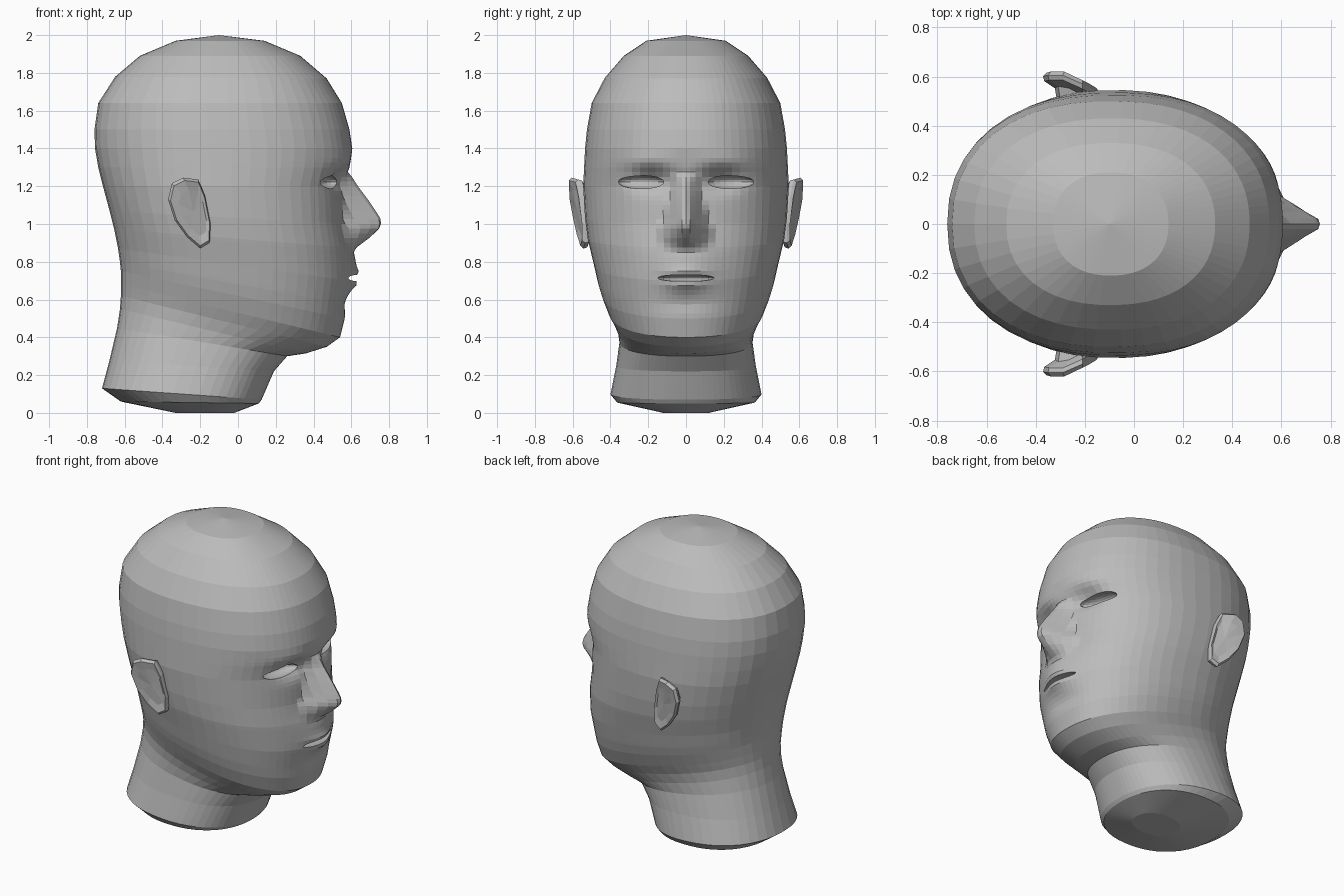
import bpy, bmesh, math
from mathutils import Matrix, Vector

if "Cube" in bpy.data.objects:
    bpy.data.objects.remove(bpy.data.objects["Cube"])

skin = bpy.data.materials.new("plain_grey")
skin.diffuse_color = (0.5, 0.5, 0.5, 1)
skin.use_nodes = True
skin.node_tree.nodes["Principled BSDF"].inputs["Base Color"].default_value = skin.diffuse_color


def make_object(name, bm):
    bmesh.ops.recalc_face_normals(bm, faces=bm.faces[:])
    mesh = bpy.data.meshes.new(name)
    bm.to_mesh(mesh)
    bm.free()
    mesh.materials.append(skin)
    ob = bpy.data.objects.new(name, mesh)
    bpy.context.collection.objects.link(ob)
    return ob


def loft(bm, rings):
    """Join closed rings of equal length with quads."""
    rings = [[bm.verts.new(p) for p in ring] for ring in rings]
    n = len(rings[0])
    for a, b in zip(rings, rings[1:]):
        for i in range(n):
            j = (i + 1) % n
            bm.faces.new((a[i], a[j], b[j], b[i]))
    return rings


def fan(bm, ring, point):
    v = bm.verts.new(point)
    for i in range(len(ring)):
        bm.faces.new((ring[i], ring[(i + 1) % len(ring)], v))


def sample(table, z):
    """Linear lookup in rows sorted by their first value."""
    if z <= table[0][0]:
        return table[0]
    for a, b in zip(table, table[1:]):
        if z <= b[0]:
            t = (z - a[0]) / (b[0] - a[0])
            return tuple(p + (q - p) * t for p, q in zip(a, b))
    return table[-1]


def bump(y, y0, sy, z, z0, sz):
    return math.exp(-((y - y0) / sy) ** 2 - ((z - z0) / sz) ** 2)


# Head sections: front z, back z, front x, back x, half width
SECTIONS = [
    (0.0, 0.0, -0.02, -0.33, 0.12),
    (0.05, 0.06, 0.11, -0.62, 0.365),
    (0.07, 0.13, 0.125, -0.72, 0.40),
    (0.22, 0.28, 0.19, -0.68, 0.37),
    (0.30, 0.45, 0.26, -0.64, 0.352),
    (0.315, 0.55, 0.36, -0.625, 0.36),
    (0.35, 0.62, 0.47, -0.62, 0.38),
    (0.40, 0.68, 0.54, -0.62, 0.41),
    (0.50, 0.75, 0.565, -0.62, 0.445),
    (0.58, 0.80, 0.575, -0.625, 0.465),
    (0.70, 0.87, 0.592, -0.635, 0.487),
    (0.87, 0.97, 0.585, -0.655, 0.52),
    (1.0, 1.07, 0.565, -0.68, 0.535),
    (1.2, 1.2, 0.56, -0.715, 0.545),
    (1.3, 1.3, 0.59, -0.74, 0.54),
    (1.4, 1.4, 0.605, -0.757, 0.535),
    (1.5, 1.5, 0.59, -0.76, 0.525),
    (1.64, 1.64, 0.55, -0.74, 0.50),
    (1.77, 1.78, 0.47, -0.65, 0.43),
    (1.89, 1.89, 0.33, -0.52, 0.33),
    (1.97, 1.97, 0.14, -0.33, 0.21),
]
# Nose: z, ridge x, half width
NOSE = [(0.87, 0.62, 0.12), (0.93, 0.70, 0.14), (0.985, 0.757, 0.135),
        (1.03, 0.755, 0.11), (1.12, 0.695, 0.09), (1.2, 0.635, 0.075), (1.27, 0.59, 0.07)]


def face_offset(y, z, front):
    """Forward displacement of the face features."""
    y = abs(y)
    d = 0.035 * bump(y, 0, 0.16, z, 0.79, 0.12)           # muzzle
    d += 0.018 * bump(y, 0, 0.11, z, 0.748, 0.025)        # upper lip
    d += 0.025 * bump(y, 0, 0.11, z, 0.68, 0.03)          # lower lip
    d -= 0.012 * bump(y, 0, 0.14, z, 0.58, 0.04)          # chin crease
    d -= 0.055 * bump(y, 0.18, 0.10, z, 1.235, 0.06)      # eye sockets
    d += 0.014 * bump(y, 0.22, 0.14, z, 1.335, 0.04)      # brows
    if 0.87 < z < 1.27:                                   # nose
        _, ridge, width = sample(NOSE, z)
        k = max(0.0, min(1.0, 1.15 * (1 - y / width)))
        d = d * (1 - k) + max(0.0, ridge - front) * k
    return d


def head_ring(section, half=28, n=2.25):
    zf, zb, xf, xb, w = section
    mid, a = (xf + xb) / 2, (xf - xb) / 2
    ring = []
    for i in range(-half, half):
        t = i / half
        ang = math.pi * math.copysign(abs(t) ** 1.45, t)
        c, s = math.cos(ang), math.sin(ang)
        x = mid + a * math.copysign(abs(c) ** (2 / n), c)
        y = w * math.copysign(abs(s) ** (2 / n), s)
        z = zf + (zb - zf) * (xf - x) / (xf - xb)
        if x > mid and z > 0.4:
            x += face_offset(y, z, x)
        ring.append((x, y, z))
    return ring


# Head and neck: coarse sections on skull and neck, fine ones on the face
levels = [s[0] for s in SECTIONS if s[0] < 0.36 or s[0] > 1.39]
levels += [0.375 + 0.025 * i for i in range(40)]
bm = bmesh.new()
rings = loft(bm, [head_ring(sample(SECTIONS, z)) for z in sorted(levels)])
bm.faces.new(rings[0])
fan(bm, rings[-1], (-0.1, 0, 2.0))
head = make_object("head", bm)

# Eye and mouth openings
bm = bmesh.new()


def lens(center, size, turn):
    m = Matrix.Translation(center) @ Matrix.Rotation(turn, 4, 'Z') @ Matrix.Diagonal((*size, 1))
    bmesh.ops.create_uvsphere(bm, u_segments=20, v_segments=10, radius=1, matrix=m)


for side in (-1, 1):
    lens((0.475, side * 0.235, 1.222), (0.06, 0.13, 0.036), side * 0.3)
lens((0.60, 0, 0.714), (0.07, 0.155, 0.018), 0)
cutter = make_object("opening_cutter", bm)
cutter.hide_render = True
cutter.display_type = 'WIRE'
cut = head.modifiers.new("openings", 'BOOLEAN')
cut.operation = 'DIFFERENCE'
cut.solver = 'EXACT'
cut.object = cutter

# Ears: flaps that stand away from the head towards the back
OUTLINE = [(-0.15, 0.90), (-0.20, 0.87), (-0.27, 0.93), (-0.335, 1.02), (-0.37, 1.13), (-0.35, 1.215),
           (-0.29, 1.245), (-0.21, 1.235), (-0.175, 1.15), (-0.145, 1.0)]


def ear_ring(side, scale, depth, root=None):
    ring = []
    for x, z in OUTLINE:
        x, z = -0.21 + (x + 0.21) * scale, 1.06 + (z - 1.06) * scale
        out = max(0.0, min(1.0, (-0.13 - x) / 0.15)) * max(0.4, min(1.0, (z - 0.75) / 0.4))
        y = root if root else 0.545 + 0.075 * out - depth
        ring.append((x, side * y, z))
    return ring


for side, name in ((-1, "right_ear"), (1, "left_ear")):
    bm = bmesh.new()
    rings = loft(bm, [ear_ring(side, 0.6, 0, 0.46), ear_ring(side, 0.7, 0.06), ear_ring(side, 0.97, 0.035),
                      ear_ring(side, 1.0, 0.015), ear_ring(side, 0.92, 0.0), ear_ring(side, 0.65, 0.01)])
    bm.faces.new(rings[0])
    center = sum((v.co for v in rings[-1]), Vector()) / len(OUTLINE)
    fan(bm, rings[-1], center)
    make_object(name, bm)
